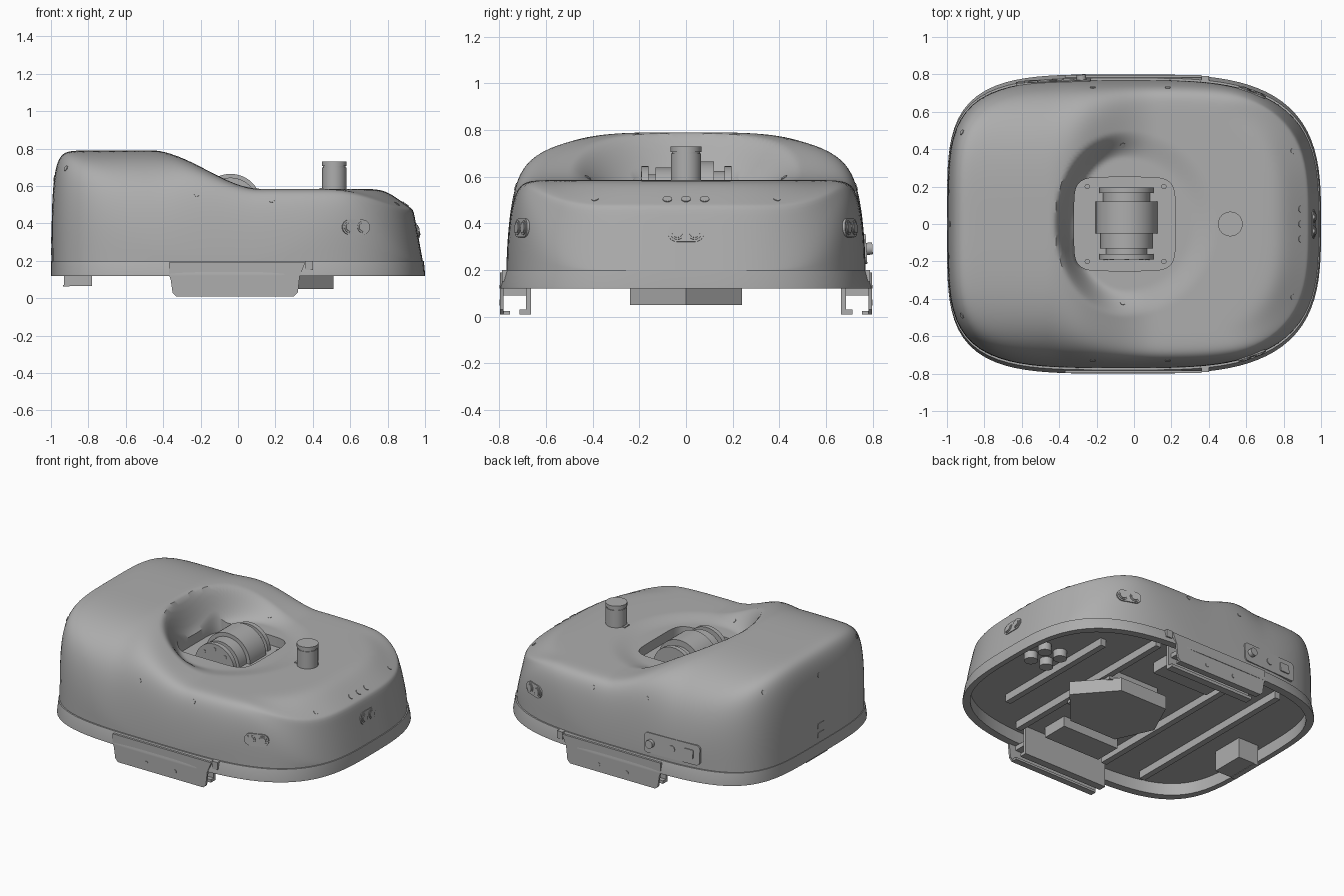
import bpy, bmesh, math
from mathutils import Matrix, Vector

if "Cube" in bpy.data.objects:
    bpy.data.objects.remove(bpy.data.objects["Cube"])

grey = bpy.data.materials.new("plain grey")
grey.use_nodes = True
grey.diffuse_color = (0.42, 0.42, 0.42, 1)
grey.node_tree.nodes["Principled BSDF"].inputs["Base Color"].default_value = grey.diffuse_color
parts = []
SIDES = 128
UPRIGHT = Matrix.Rotation(math.radians(90), 4, "X")


def finish(name, bm):
    bmesh.ops.recalc_face_normals(bm, faces=bm.faces)
    mesh = bpy.data.meshes.new(name)
    bm.to_mesh(mesh)
    bm.free()
    mesh.materials.append(grey)
    ob = bpy.data.objects.new(name, mesh)
    bpy.context.collection.objects.link(ob)
    parts.append(ob)


def loft(name, loops, cap=False):
    bm = bmesh.new()
    rings = [[bm.verts.new(p) for p in loop] for loop in loops]
    for a, b in zip(rings, rings[1:]):
        for i in range(len(a)):
            j = (i + 1) % len(a)
            bm.faces.new((a[i], a[j], b[j], b[i]))
    if cap:
        bm.faces.new(rings[0][::-1])
        bm.faces.new(rings[-1])
    finish(name, bm)


def prism(name, pts, lo, hi, frame=Matrix()):
    loft(name, [[frame @ Vector((x, y, z)) for x, y in pts] for z in (lo, hi)], True)


def circle(r, cx=0, cy=0, n=32):
    return [(cx + r * math.cos(i * math.tau / n), cy + r * math.sin(i * math.tau / n)) for i in range(n)]


def rrect(w, h, r, cx=0, cy=0, seg=6):
    pts = []
    for q, (sx, sy) in enumerate(((1, 1), (-1, 1), (-1, -1), (1, -1))):
        for i in range(seg + 1):
            a = (q + i / seg) * math.pi / 2
            pts.append((cx + sx * (w / 2 - r) + r * math.cos(a), cy + sy * (h / 2 - r) + r * math.sin(a)))
    return pts


def box(name, x0, x1, y0, y1, z0, z1):
    prism(name, [(x0, y0), (x1, y0), (x1, y1), (x0, y1)], z0, z1)


def smooth(a, b, v):
    t = min(1, max(0, (v - a) / (b - a)))
    return t * t * (3 - 2 * t)


# Plan outline: squarer tail, rounder nose
def power(x):
    return 4.2 if x < 0 else 3.2


def outline(a, front, back, half):
    c, s = math.cos(a), math.sin(a)
    n, length = power(c), front if c > 0 else back
    r = ((abs(c) / length) ** n + (abs(s) / half) ** n) ** (-1 / n)
    return Vector((r * c, r * s))


def body_outline(a):
    return outline(a, 0.988, 0.997, 0.77)


# Body height over the plan: domed tail, saddle, chamfered nose, scooped bowl
def height(x, y):
    u, v, n = abs(x) / (0.988 if x > 0 else 0.997), abs(y) / 0.77, power(x)
    k = min(1, (u ** n + v ** n) ** (1 / n))
    top = 0.79 - 0.205 * smooth(-0.46, 0.12, x)
    crown = max(0, 1 - v ** (3.8 + 20 * smooth(-0.45, 0.2, x))) ** (1 / 3)
    edge = (1 - k ** 35) ** 0.317
    if x > 0 and k < 1:
        chamfer, wall = max(0.1, 1.02 - 1.85 * (k - 0.78)), 14 * (1 - k)
        nose = (1 + chamfer ** -20 + wall ** -20) ** (-1 / 20)
        edge += (nose - edge) * smooth(0.5, 0.9, u / max(1e-6, math.hypot(u, v)))
    z = 0.2 + (top - 0.2) * crown * edge
    dx = x + 0.05
    bowl = smooth(0.7, 1.0, math.hypot(dx / (0.38 if dx < 0 else 0.5), y / 0.5))
    return min(z, 0.565) * (1 - bowl) + z * bowl


angles = [i * math.tau / SIDES for i in range(SIDES)]


def flat(loop, z):
    return [(p.x, p.y, z) for p in loop]


# Shell, from the bowl opening to the rolled skirt
hole = []
for a in angles:
    c, s = math.cos(a), math.sin(a)
    r = ((abs(c) / 0.27) ** 6 + (abs(s) / 0.25) ** 6) ** (-1 / 6)
    hole.append(Vector((r * c - 0.05, r * s)))
rim = [body_outline(a) for a in angles]
skirt = [outline(a, 1, 1, 0.8) for a in angles]
skirt_top = [outline(a, 0.994, 1, 0.78) for a in angles]
inner = [outline(a, 0.965, 0.965, 0.75) for a in angles]
loops = [flat(hole, 0.49)]
RINGS = 80
for i in range(RINGS):
    t = 1 - (1 - i / RINGS) ** 2
    loops.append([(p.x, p.y, height(p.x, p.y)) for p in (h.lerp(o, t) for h, o in zip(hole, rim))])
loops.append(flat(rim, 0.2))
loft("body_shell", loops)
loft("skirt", [flat(rim, 0.2), flat(skirt_top, 0.2), flat(skirt, 0.13), flat(skirt, 0.12),
               flat(inner, 0.12), flat(inner, 0.23)])
prism("base_plate", [tuple(p) for p in inner], 0.2, 0.22)

# Bowl floor with corner bolts
prism("bowl_floor", rrect(0.54, 0.5, 0.06, -0.05), 0.47, 0.5)
for x in (-0.25, 0.16):
    for y in (-0.2, 0.2):
        prism("floor_bolt", circle(0.014, x, y, 12), 0.5, 0.51)

# Arm joint: stacked drums on a crosswise axis
axis = Matrix.Translation((-0.04, 0, 0.5)) @ UPRIGHT
for name, r, y0, y1 in (("joint_barrel", 0.165, -0.05, 0.12), ("joint_collar", 0.14, -0.13, -0.05),
                        ("joint_neck", 0.11, -0.16, -0.13), ("joint_flange", 0.145, -0.19, -0.16),
                        ("joint_shoulder", 0.125, 0.12, 0.165), ("joint_end_cap", 0.145, 0.165, 0.195)):
    prism(name, circle(r, n=48), -y1, -y0, axis)
for p in circle(0.11, n=8):
    prism("flange_bolt", circle(0.012, *p, 8), 0.18, 0.193, axis)

# Sensor turret
for r, z0, z1 in ((0.065, 0.55, 0.7), (0.061, 0.7, 0.706), (0.066, 0.706, 0.73)):
    prism("sensor_turret", circle(r, 0.515, 0, 40), z0, z1)
box("turret_cable_guide", 0.435, 0.47, -0.025, 0.025, 0.57, 0.59)


# Frames that sit on the shell, local z outward
def frame(t, u, o):
    t, n = t.normalized(), t.cross(u).normalized()
    u = n.cross(t)
    return Matrix(((t.x, u.x, n.x, o.x), (t.y, u.y, n.y, o.y), (t.z, u.z, n.z, o.z), (0, 0, 0, 1)))


def top_frame(x, y):
    at = lambda a, b: Vector((a, b, height(a, b)))
    e = 0.004
    return frame(at(x + e, y) - at(x - e, y), at(x, y + e) - at(x, y - e), at(x, y))


def wall_point(a, z):
    edge, lo, hi = body_outline(a), 0.6, 1.0
    for _ in range(40):
        mid = (lo + hi) / 2
        p = edge * mid
        lo, hi = (mid, hi) if height(p.x, p.y) > z else (lo, mid)
    return Vector((edge.x * lo, edge.y * lo, z))


def wall_frame(a, z):
    return frame(wall_point(a + 0.02, z) - wall_point(a - 0.02, z),
                 wall_point(a, z + 0.02) - wall_point(a, z - 0.02), wall_point(a, z))


# Shell screws and nose buttons
for x, y in ((-0.22, 0.73), (0.18, 0.73), (0.85, 0.39), (-0.92, 0.49), (-0.06, 0.42)):
    for s in (-1, 1):
        prism("shell_screw", circle(0.015, 0, 0, 16), -0.015, 0.003, top_frame(x, s * y))
prism("shell_screw", circle(0.015, 0, 0, 16), -0.015, 0.003, wall_frame(math.pi, 0.64))
for y in (-0.08, 0, 0.08):
    prism("nose_button", circle(0.02, 0, 0, 20), -0.015, 0.004, top_frame(0.895, y))

# Twin lamps on the nose and both sides
for a, z in ((0, 0.36), (0.84, 0.38), (-0.84, 0.38)):
    f = wall_frame(a, z)
    prism("lamp_bezel", rrect(0.155, 0.08, 0.039), -0.03, 0.005, f)
    for x in (-0.037, 0.037):
        prism("lamp_ring", circle(0.031, x, 0, 24), 0, 0.009, f)
        prism("lamp_lens", circle(0.023, x, 0, 24), 0, 0.013, f)

# Control panel on the left wall
f = wall_frame(2.085, 0.29)
prism("control_panel", rrect(0.4, 0.13, 0.025), -0.03, 0.003, f)
prism("panel_knob", circle(0.026, -0.15, 0), -0.01, 0.03, f)
prism("panel_dial", circle(0.022, 0, 0), 0, 0.008, f)
prism("panel_socket", rrect(0.07, 0.06, 0.008, 0.12), 0, 0.01, f)

# Tail sockets
for z in (0.25, 0.31):
    prism("tail_socket", rrect(0.07, 0.035, 0.008), -0.01, 0.003, wall_frame(math.pi, z))

# Side brackets under the skirt: outer plate, inner channel, bolts
profile = [(-0.37, 0.13), (-0.36, 0.1), (-0.35, 0.03), (-0.33, 0.01), (0.3, 0.01), (0.32, 0.03), (0.33, 0.12), (0.36, 0.19), (-0.37, 0.19)]


def side_box(name, s, x0, x1, y0, y1, z0, z1):
    box(name, x0, x1, *sorted((s * y0, s * y1)), z0, z1)


for s in (-1, 1):
    prism("bracket_plate", profile, -s * 0.79 - 0.007, -s * 0.79 + 0.007, UPRIGHT)
    side_box("bracket_channel_wall", s, -0.33, 0.3, 0.665, 0.685, 0.01, 0.2)
    side_box("bracket_channel_foot", s, -0.33, 0.3, 0.685, 0.715, 0.01, 0.03)
    side_box("bracket_channel_bridge", s, -0.3, 0.28, 0.685, 0.79, 0.09, 0.12)
    side_box("bracket_lip", s, -0.33, 0.3, 0.755, 0.785, 0.01, 0.025)
    side_box("skirt_clip", s, 0.36, 0.4, 0.74, 0.79, 0.15, 0.2)
    side_box("drive_mount", s, -0.22, 0.2, 0.42, 0.6, 0.13, 0.2)
    for x in (-0.12, 0.09):
        prism("bracket_bolt", circle(0.013, x, 0.06, 14), -s * 0.797 - 0.003, -s * 0.797 + 0.003, UPRIGHT)

# Underside: tray, cross rails, mounts and boxes
tray = [(0.51, 0), (0.3, 0.24), (-0.05, 0.24), (-0.16, 0), (-0.05, -0.24), (0.3, -0.24)]
prism("battery_tray", tray, 0.05, 0.14)
box("tray_mount", -0.02, 0.36, -0.2, 0.2, 0.13, 0.21)
for x, half in ((-0.6, 0.64), (-0.3, 0.64), (0.36, 0.66), (0.62, 0.45)):
    box("cross_rail", x - 0.02, x + 0.02, -half, half, 0.15, 0.2)
box("tail_box", -0.93, -0.78, -0.16, 0.06, 0.065, 0.21)
box("tail_box_foot", -0.935, -0.9, -0.16, 0.06, 0.062, 0.07)
for x in (0.72, 0.84):
    for y in (0.03, 0.16):
        prism("round_mount", circle(0.042, x, y, 24), 0.15, 0.2)

bpy.ops.object.select_all(action="DESELECT")
for ob in parts:
    ob.select_set(True)
bpy.context.view_layer.objects.active = parts[0]
bpy.ops.object.shade_smooth_by_angle(angle=math.radians(35))
